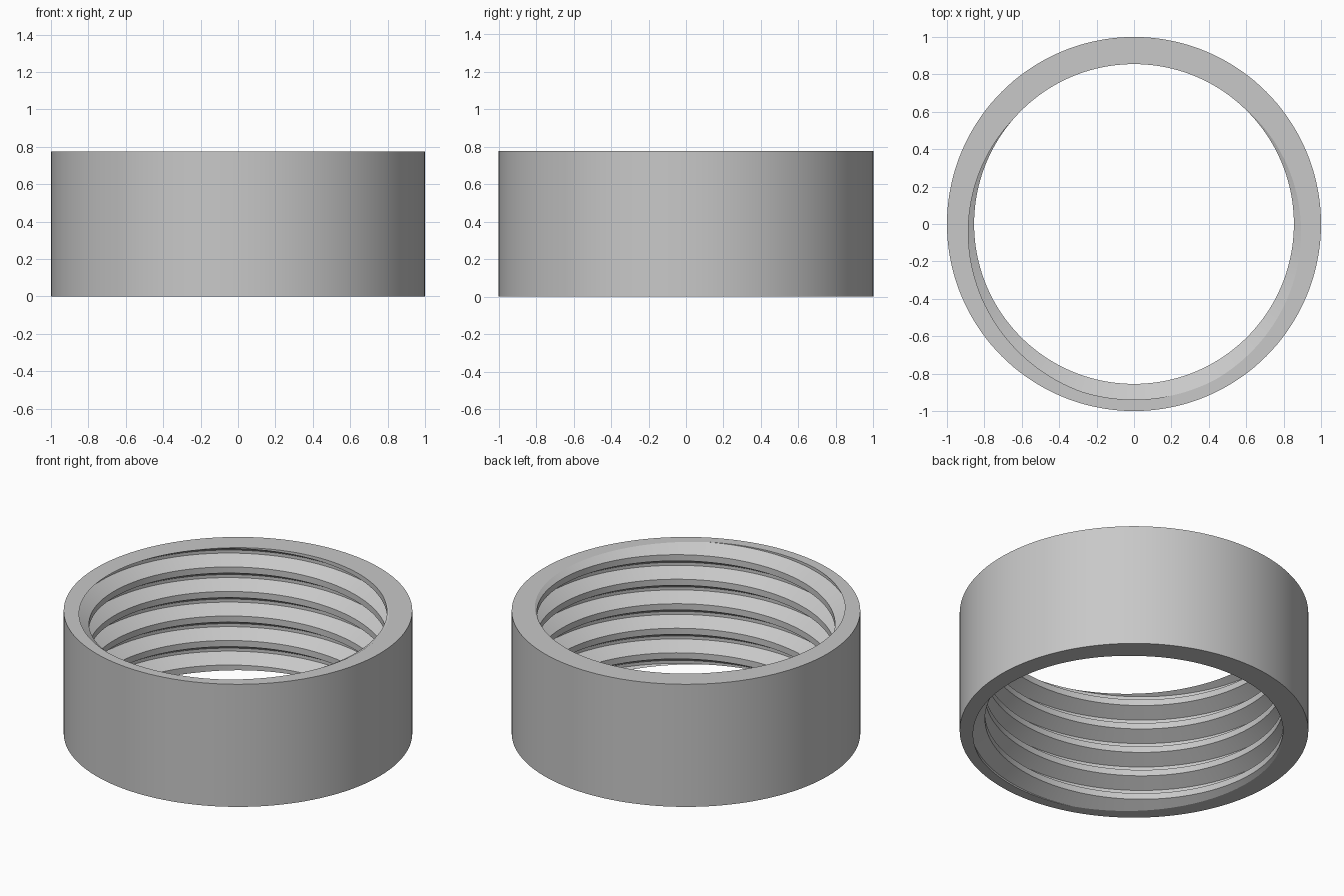
import bpy, bmesh, math

cube = bpy.data.objects.get("Cube")
if cube:
    bpy.data.objects.remove(cube, do_unlink=True)

SEGS = 144                      # columns per turn
HEIGHT = 0.776
PITCH = HEIGHT / 5
R_OUT, R_CREST, R_ROOT = 1.0, 0.855, 0.939
START = math.radians(140)       # where the groove breaks out of the top rim
# One pitch of thread: crest, flank, root, flank (height as part of pitch)
PROFILE = [(0, R_CREST), (0.25, R_CREST), (0.5625, R_ROOT), (0.6875, R_ROOT)]

bm = bmesh.new()


def ring_point(r, angle, z):
    return bm.verts.new((r * math.cos(angle), r * math.sin(angle), z))


# Right-handed helical thread, longer than the ring at both ends
columns = []
for k in range(SEGS * 9):
    turn = (k + 0.5) / SEGS - 7
    angle = START + turn * math.tau
    columns.append([ring_point(r, angle, HEIGHT + PITCH * (turn + h)) for h, r in PROFILE])
for k in range(len(columns) - 1 - SEGS):
    a = columns[k] + [columns[k + SEGS][0]]
    b = columns[k + 1] + [columns[k + 1 + SEGS][0]]
    for i in range(len(PROFILE)):
        bm.faces.new((a[i], a[i + 1], b[i + 1], b[i]))

# Trim the thread flat at the bottom and the top
for z, side in ((0, -1), (HEIGHT, 1)):
    bmesh.ops.bisect_plane(bm, geom=bm.verts[:] + bm.edges[:] + bm.faces[:], dist=1e-6,
                           plane_co=(0, 0, z), plane_no=(0, 0, side), clear_outer=True)
bmesh.ops.delete(bm, geom=[v for v in bm.verts if not v.link_faces], context='VERTS')
bmesh.ops.remove_doubles(bm, verts=bm.verts[:], dist=1e-5)

# Plain outer wall
walls = [[ring_point(R_OUT, i * math.tau / SEGS, z) for i in range(SEGS)] for z in (0, HEIGHT)]
for i in range(SEGS):
    j = (i + 1) % SEGS
    bm.faces.new((walls[0][i], walls[0][j], walls[1][j], walls[1][i]))

# Flat rims between the outer wall and the thread
for z in (0, HEIGHT):
    rim = [e for e in bm.edges if e.is_boundary and all(abs(v.co.z - z) < 1e-4 for v in e.verts)]
    bmesh.ops.triangle_fill(bm, edges=rim, use_beauty=True, normal=(0, 0, 1 if z else -1))
bmesh.ops.recalc_face_normals(bm, faces=bm.faces[:])

mesh = bpy.data.meshes.new("threaded_ring")
bm.to_mesh(mesh)
bm.free()
ring = bpy.data.objects.new("threaded_ring", mesh)
bpy.context.collection.objects.link(ring)

# Plain grey
grey = bpy.data.materials.new("light_grey")
grey.use_nodes = True
colour = (0.58, 0.58, 0.58, 1)
grey.diffuse_color = colour
grey.node_tree.nodes["Principled BSDF"].inputs["Base Color"].default_value = colour
mesh.materials.append(grey)

bpy.ops.object.select_all(action='DESELECT')
ring.select_set(True)
bpy.context.view_layer.objects.active = ring
bpy.ops.object.shade_smooth_by_angle(angle=math.radians(25))
